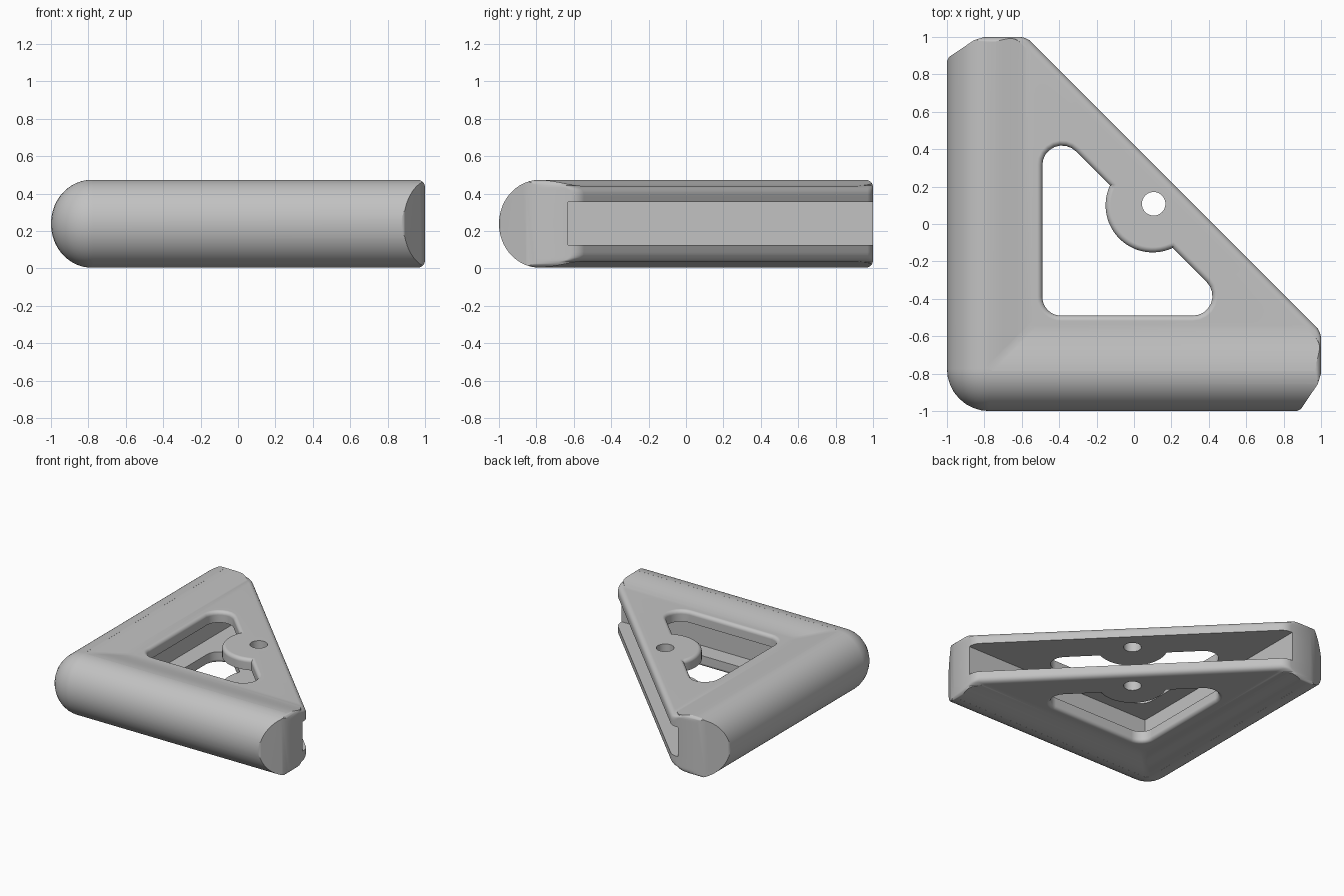
import bpy, bmesh
from math import sin, cos, acos, sqrt, radians, pi
from mathutils import Vector

if "Cube" in bpy.data.objects:
    bpy.data.objects.remove(bpy.data.objects["Cube"])

HALF = 0.235      # half thickness of the round legs
PLATE = 0.202     # half thickness of the lower web between them
ROUND = 0.218     # sideways radius of the legs
ZC = 0.2385       # height of the middle plane
HYP = 0.425       # x + y along the open diagonal side

grey = bpy.data.materials.new("plain grey")
grey.use_nodes = True
grey.diffuse_color = (0.54, 0.54, 0.54, 1)
grey.node_tree.nodes["Principled BSDF"].inputs["Base Color"].default_value = (0.54, 0.54, 0.54, 1)


def rounded(corners, steps=8):
    """Polygon from (x, y, radius) corners, each rounded by an arc."""
    out = []
    for i, (x, y, r) in enumerate(corners):
        p = Vector((x, y))
        if r <= 0:
            out.append(p)
            continue
        a = (Vector(corners[i - 1][:2]) - p).normalized()
        b = (Vector(corners[(i + 1) % len(corners)][:2]) - p).normalized()
        half = acos(max(-1, min(1, a.dot(b)))) / 2
        mid = (a + b).normalized()
        centre = p + mid * (r / sin(half))
        side = (a - b).normalized()
        sweep = pi / 2 - half
        for k in range(steps + 1):
            t = sweep * (1 - 2 * k / steps)
            out.append(centre + r * (side * sin(t) - mid * cos(t)))
    return out


def fillet(z, r, top):
    """Inset of a quarter round of radius r ending at height top."""
    t = min(r, max(0, abs(z) - (top - r)))
    return r - sqrt(r * r - t * t)


def loft(layers):
    """Closed bmesh skin through (z, outline) layers."""
    bm = bmesh.new()
    rings = [[bm.verts.new((p.x, p.y, z + ZC)) for p in pts] for z, pts in layers]
    n = len(rings[0])
    for lo, hi in zip(rings, rings[1:]):
        for i in range(n):
            j = (i + 1) % n
            bm.faces.new((lo[i], lo[j], hi[j], hi[i]))
    bm.faces.new(rings[0][::-1])
    bm.faces.new(rings[-1])
    return bm


def make(name, bm):
    bmesh.ops.recalc_face_normals(bm, faces=bm.faces)
    me = bpy.data.meshes.new(name)
    bm.to_mesh(me)
    bm.free()
    me.materials.append(grey)
    ob = bpy.data.objects.new(name, me)
    bpy.context.collection.objects.link(ob)
    return ob


def body_outline(z):
    d = ROUND * (1 - sqrt(max(0, 1 - (z / HALF) ** 2)))   # full round on the two legs
    end = 1 - fillet(z, 0.04, HALF)
    s = HYP - 1.414 * fillet(z, 0.045, PLATE)
    return rounded([(d - 1, d - 1, 0.225 - d), (end, d - 1, 0),
                    (end, s - end, 0.1), (s - end, end, 0.1), (d - 1, end, 0)])


def window_outline(z):
    f = fillet(z, 0.028, PLATE)
    lo, s, c, r = -0.49 - f, 0.078 + 1.414 * f, 0.1, 0.252 - f
    phi = acos((2 * c - s) / 1.41421 / r)
    boss = []
    for k in range(25):
        a = radians(225) + phi * (1 - k / 12)
        boss.append((c + r * cos(a), c + r * sin(a), 0))
    return rounded([(lo, lo, 0.1 + f), (s - lo, lo, 0.105 + f)] + boss + [(lo, s - lo, 0.105 + f)])


def triangle(lo):
    """Area between the legs, reaching out past the diagonal."""
    return rounded([(lo, lo, 0.03), (2, lo, 0), (lo, 2, 0)])


# Bracket body
levels = [HALF * sin(radians(a)) for a in range(-90, 91, 5)]
bm = loft([(z, body_outline(z)) for z in levels])

# Slanted cuts with softened edges at the outer corner of each leg end
cuts = [((0.885, -1), (0.17, -0.115)), ((0.992, -0.825), (0.92, -0.28)), ((0.885, -0.993), (0.45, -0.8))]
for (px, py), (nx, ny) in cuts:
    for co, no in (((px, py, 0), (nx, ny, 0)), ((py, px, 0), (ny, nx, 0))):
        bmesh.ops.bisect_plane(bm, geom=bm.verts[:] + bm.edges[:] + bm.faces[:], dist=1e-5,
                               plane_co=co, plane_no=no, clear_outer=True)
        bmesh.ops.holes_fill(bm, edges=[e for e in bm.edges if e.is_boundary], sides=0)
body = make("corner_bracket", bm)

# Hollows that slope from the leg crests down to the thinner web
cutters = []
slope = []
for k in range(11):
    u = k / 10
    slope.append((PLATE + (HALF - 0.0005 - PLATE) * u * u * (3 - 2 * u), triangle(-0.54 - 0.245 * u)))
slope.append((HALF + 0.1, triangle(-0.785)))
cutters.append(make("upper_hollow_cutter", loft(slope)))
cutters.append(make("lower_hollow_cutter", loft([(-z, pts) for z, pts in slope])))

# Window with the round boss left standing
rise = [PLATE - 0.028 + 0.028 * sin(radians(a)) for a in range(0, 91, 15)] + [HALF + 0.05]
cutters.append(make("window_cutter", loft([(z, window_outline(z)) for z in [-h for h in rise[::-1]] + rise])))

# Slot open along the diagonal
cutters.append(make("slot_cutter", loft([(z, rounded([(-0.63, -0.63, 0), (3, -0.63, 0), (-0.63, 3, 0)]))
                                         for z in (-0.115, 0.115)])))

# Screw hole through the boss
hole_pts = [Vector((0.105 + 0.063 * cos(k * pi / 16), 0.108 + 0.063 * sin(k * pi / 16))) for k in range(32)]
cutters.append(make("hole_cutter", loft([(-0.4, hole_pts), (0.4, hole_pts)])))

bpy.context.view_layer.objects.active = body
body.select_set(True)
for cutter in cutters:
    cutter.hide_render = True
    mod = body.modifiers.new("cut", 'BOOLEAN')
    mod.operation = 'DIFFERENCE'
    mod.solver = 'EXACT'
    mod.object = cutter
    bpy.ops.object.modifier_apply(modifier=mod.name)
    bpy.data.objects.remove(cutter)

# Smooth shading with sharp edges kept
bpy.ops.object.shade_smooth_by_angle(angle=radians(30))
weighted = body.modifiers.new("even_shading", 'WEIGHTED_NORMAL')
weighted.keep_sharp = True
